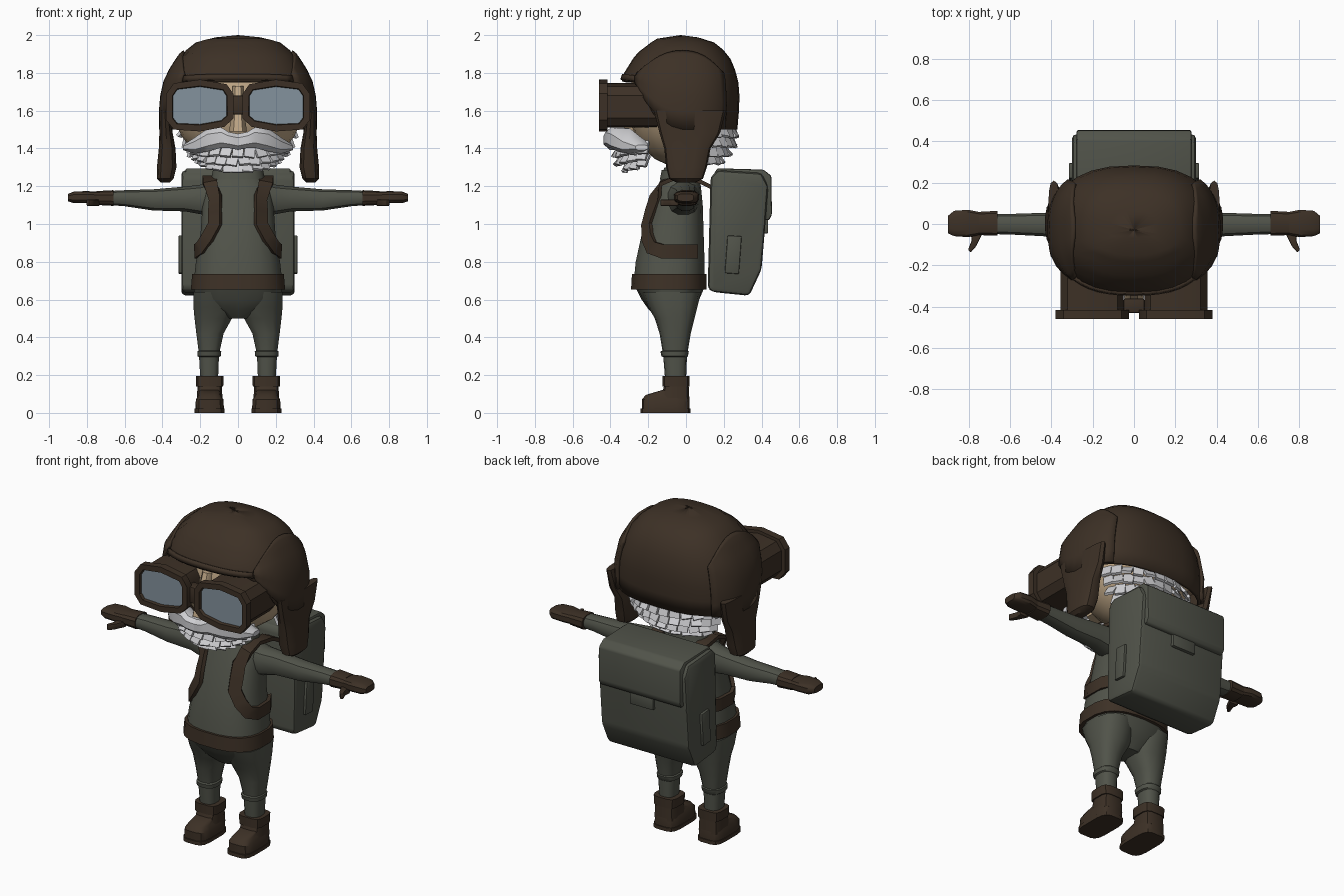
import bpy, bmesh, math, random
from mathutils import Matrix, Vector

random.seed(4)
if "Cube" in bpy.data.objects:
    bpy.data.objects.remove(bpy.data.objects["Cube"])


def material(name, rgb):
    m = bpy.data.materials.new(name)
    m.use_nodes = True
    m.diffuse_color = (*rgb, 1)
    m.node_tree.nodes["Principled BSDF"].inputs["Base Color"].default_value = (*rgb, 1)
    return m


LEATHER = material("brown leather", (.046, .030, .019))
CLOTH = material("grey green cloth", (.082, .087, .068))
GLASS = material("blue grey glass", (.23, .29, .34))
HAIR = material("white hair", (.62, .62, .64))
SKIN = material("skin", (.50, .37, .23))


def finish(name, bm, mats, mirror=False, thick=0):
    bmesh.ops.recalc_face_normals(bm, faces=bm.faces)
    me = bpy.data.meshes.new(name)
    bm.to_mesh(me)
    bm.free()
    ob = bpy.data.objects.new(name, me)
    bpy.context.collection.objects.link(ob)
    for m in mats:
        me.materials.append(m)
    bpy.ops.object.select_all(action='DESELECT')
    ob.select_set(True)
    bpy.context.view_layer.objects.active = ob
    bpy.ops.object.shade_smooth_by_angle(angle=math.radians(35))
    if thick:
        ob.modifiers.new("thickness", 'SOLIDIFY').thickness = thick
    if mirror:
        ob.modifiers.new("mirror", 'MIRROR')
    return ob


def oval(a, p):
    c, s = math.cos(a), math.sin(a)
    return (math.copysign(abs(c) ** (2 / p), c), math.copysign(abs(s) ** (2 / p), s))


def loft(name, sections, mat, axis='z', n=14, p=2.6, mirror=False):
    """Rounded sections (t, u0, u1, v0, v1) joined along z (u=x, v=y) or x (u=y, v=z)."""
    bm = bmesh.new()
    rings = []
    for t, u0, u1, v0, v1 in sections:
        ring = []
        for i in range(n):
            a, b = oval(math.tau * (i + .5) / n, p)
            u, v = (u0 + u1 + a * (u1 - u0)) / 2, (v0 + v1 + b * (v1 - v0)) / 2
            ring.append(bm.verts.new((u, v, t) if axis == 'z' else (t, u, v)))
        rings.append(ring)
    for r, s in zip(rings, rings[1:]):
        for i in range(n):
            bm.faces.new((r[i], r[(i + 1) % n], s[(i + 1) % n], s[i]))
    bm.faces.new(rings[0])
    bm.faces.new(rings[-1])
    return finish(name, bm, [mat], mirror)


def prism(name, pts, axis, a, b, mats, bevel=0, inset=None, mirror=False):
    """Profile in xz extruded along y, or in yz extruded along x."""
    bm = bmesh.new()
    place = (lambda q, t: (q[0], t, q[1])) if axis == 'y' else (lambda q, t: (t, *q))
    lo, hi = ([bm.verts.new(place(q, t)) for q in pts] for t in (a, b))
    front = bm.faces.new(lo)
    bm.faces.new(hi)
    for i in range(len(pts)):
        j = (i + 1) % len(pts)
        bm.faces.new((lo[i], lo[j], hi[j], hi[i]))
    bmesh.ops.recalc_face_normals(bm, faces=bm.faces)
    if bevel:
        bmesh.ops.bevel(bm, geom=bm.edges[:], offset=bevel, segments=2, profile=.5, affect='EDGES')
    if inset:
        bmesh.ops.inset_region(bm, faces=[front], thickness=inset)
        bmesh.ops.inset_region(bm, faces=[front], thickness=.004, depth=-.018)
        front.material_index = 1
    return finish(name, bm, mats, mirror)


def surf(table, a, z, off=0):
    """Point on a body given by rows (z, half width, front y, back y)."""
    for r, s in zip(table, table[1:]):
        if z <= s[0]:
            break
    f = min(1, max(0, (z - r[0]) / (s[0] - r[0])))
    w, y0, y1 = (r[k] + f * (s[k] - r[k]) for k in (1, 2, 3))
    c, d = oval(a, 2.5)
    return Vector(((w + off) * c, (y0 + y1) / 2 + ((y1 - y0) / 2 + off) * d, z))


def patch(name, table, angles, lo, hi, rows, off, mat, mirror=False, closed=False):
    bm = bmesh.new()
    grid = []
    for a in angles:
        zs = [lo(a) + (hi(a) - lo(a)) * (1 - (1 - k / rows) ** 1.7) for k in range(rows + 1)]
        grid.append([bm.verts.new(surf(table, a, z, off)) for z in zs])
    pairs = list(zip(grid, grid[1:])) + ([(grid[-1], grid[0])] if closed else [])
    for r, s in pairs:
        for k in range(rows):
            bm.faces.new((r[k], s[k], s[k + 1], r[k + 1]))
    return finish(name, bm, [mat], mirror, .02)


def ribbon(name, path, width, mat, mirror=True):
    """Flat band: each path item is (point, outward direction)."""
    bm = bmesh.new()
    rows = []
    for i, (p, out) in enumerate(path):
        along = path[min(i + 1, len(path) - 1)][0] - path[max(i - 1, 0)][0]
        side = along.cross(out).normalized() * width / 2
        lift = out.normalized() * .022
        rows.append([bm.verts.new(q) for q in (p - side, p + side, p + side + lift, p - side + lift)])
    for r, s in zip(rows, rows[1:]):
        for k in range(4):
            bm.faces.new((r[k], r[(k + 1) % 4], s[(k + 1) % 4], s[k]))
    bm.faces.new(rows[0])
    bm.faces.new(rows[-1])
    return finish(name, bm, [mat], mirror)


# Head and nose
bm = bmesh.new()
bmesh.ops.create_uvsphere(bm, u_segments=20, v_segments=12, radius=1,
                          matrix=Matrix.Translation((0, -.02, 1.63)) @ Matrix.Diagonal((.345, .29, .33, 1)))
finish("head", bm, [SKIN])
loft("nose", [(1.49, -.05, .05, -.41, -.25), (1.56, -.04, .04, -.39, -.25), (1.73, -.03, .03, -.32, -.25)], SKIN, n=8)

# Cap: crown, raised side panels and hanging ear flaps
CAP = [(1.48, .405, -.30, .27), (1.65, .405, -.335, .285), (1.78, .375, -.34, .275), (1.9, .30, -.265, .225),
       (1.98, .20, -.16, .125), (2.0, .001, -.03, -.028)]
brow = lambda a: 1.5 + .255 * min(1, max(0, (-math.sin(a) - .3) / .4))
patch("cap_crown", CAP, [math.tau * i / 28 for i in range(28)], brow, lambda a: 2.0, 9, 0, LEATHER, closed=True)
reach = math.radians(44)
patch("cap_side_panel", CAP, [reach * (i / 6 - 1) for i in range(13)],
      lambda a: 1.5 + .25 * max(0, -a / reach) ** 1.5, lambda a: 1.92 - .12 * (a / reach) ** 2, 7, .014, LEATHER, True)
patch("cap_brow_band", CAP, [math.radians(-135 + 7.5 * i) for i in range(13)],
      lambda a: 1.735 + .03 * -math.sin(a), lambda a: 1.765 + .03 * -math.sin(a), 1, .008, LEATHER)
loft("ear_flap", [(1.6, .36, .415, -.17, .21), (1.48, .345, .417, -.14, .18), (1.4, .33, .42, -.115, .13),
                  (1.3, .325, .43, -.105, .11), (1.24, .34, .43, -.09, .09), (1.22, .36, .41, -.05, .05)],
     LEATHER, p=3, mirror=True)

# Goggles
rim = [(.025, 1.56), (.025, 1.69), (.06, 1.74), (.2, 1.765), (.34, 1.745), (.38, 1.69),
       (.38, 1.55), (.34, 1.50), (.2, 1.49), (.07, 1.515)]
prism("goggle_frame", rim, 'y', -.46, -.415, [LEATHER, GLASS], inset=.034, mirror=True)
tube = [(.21 + (x - .21) * .86, 1.63 + (z - 1.63) * .86) for x, z in rim]
prism("goggle_tube", tube, 'y', -.42, -.15, [LEATHER], mirror=True)
prism("goggle_bridge", [(-.05, 1.58), (.05, 1.58), (.05, 1.68), (-.05, 1.68)], 'y', -.43, -.36, [LEATHER], .008)


# Hair made of small overlapping tufts
def tufts(name, rows):
    bm = bmesh.new()
    for z, rx, y0, ry, a0, a1, count, rise in rows:
        for i in range(count):
            f = i / (count - 1)
            a = math.radians(a0 + (a1 - a0) * f)
            at = Vector((rx * math.cos(a), y0 + ry * math.sin(a), z + rise * (2 * f - 1) ** 2))
            m = (Matrix.Translation(at) @ Matrix.Rotation(a - math.pi / 2, 4, 'Z')
                 @ Matrix.Rotation(random.uniform(.25, .75), 4, 'X')
                 @ Matrix.Rotation(random.uniform(-.2, .2), 4, 'Y') @ Matrix.Diagonal((.058, .016, .07, 1)))
            bmesh.ops.create_cube(bm, size=1, matrix=m)
    finish(name, bm, [HAIR])


tufts("beard", [(1.385, .27, -.12, .25, 205, 335, 11, .02), (1.34, .24, -.12, .235, 208, 332, 10, .03),
                (1.305, .20, -.12, .20, 212, 328, 9, .03)])
tufts("back_hair", [(1.49, .32, 0, .26, 25, 155, 12, 0), (1.44, .30, 0, .25, 25, 155, 12, 0),
                    (1.39, .27, 0, .22, 25, 155, 11, 0), (1.35, .23, 0, .18, 30, 150, 9, 0)])
loft("moustache", [(0, -.43, -.33, 1.39, 1.48), (.05, -.44, -.33, 1.40, 1.49), (.09, -.43, -.31, 1.40, 1.515),
                   (.16, -.40, -.26, 1.38, 1.51), (.23, -.34, -.20, 1.37, 1.46), (.29, -.27, -.20, 1.39, 1.42)],
     HAIR, 'x', 8, mirror=True)

# Body
BODY = [(.68, .238, -.28, .10), (.8, .225, -.268, .10), (.95, .20, -.235, .095), (1.1, .19, -.19, .09),
        (1.2, .175, -.15, .08), (1.25, .13, -.13, .07), (1.3, .115, -.115, .06)]
box = lambda z, w, a, b: (z, -w, w, a, b)
loft("torso", [box(*r) for r in BODY], CLOTH, n=20, p=2.5)
loft("collar", [box(1.235, .145, -.14, .075), box(1.285, .135, -.13, .07)], CLOTH, n=16)
loft("belt", [box(.652, .252, -.293, .11), box(.735, .245, -.288, .11)], LEATHER, n=20, p=2.6)
loft("pelvis", [box(.5, .06, -.15, 0), box(.55, .16, -.2, .04), box(.6, .225, -.235, .07), box(.67, .24, -.27, .1)],
     CLOTH, n=18)

# Trousers and boots
loft("trouser_leg", [(.64, .02, .238, -.235, .08), (.56, .012, .238, -.2, .06), (.5, .03, .232, -.165, .045),
                     (.42, .075, .222, -.14, .025), (.33, .095, .21, -.125, .01), (.325, .087, .216, -.135, .015),
                     (.3, .09, .215, -.13, .01), (.295, .1, .207, -.12, .005), (.17, .105, .2, -.11, 0)],
     CLOTH, mirror=True)
loft("boot_cuff", [(.14, .077, .223, -.125, .02), (.195, .075, .225, -.125, .02)], LEATHER, n=12, p=4, mirror=True)
loft("boot_ankle", [(.15, .085, .215, -.115, .015), (.06, .08, .22, -.14, .02)], LEATHER, n=12, p=4, mirror=True)
loft("boot_foot", [(.02, .074, .226, -.235, .02), (.07, .076, .224, -.235, .02), (.095, .09, .21, -.215, .015),
                   (.12, .095, .205, -.13, .01)], LEATHER, n=16, p=4, mirror=True)
loft("boot_sole", [(0, .07, .23, -.243, .025), (.022, .07, .23, -.243, .025)], LEATHER, n=16, p=4, mirror=True)

# Arms and gloves
loft("sleeve", [(.12, -.11, .07, 1.04, 1.23), (.2, -.09, .06, 1.05, 1.21), (.28, -.07, .06, 1.065, 1.2),
                (.45, -.06, .055, 1.07, 1.185), (.6, -.052, .05, 1.093, 1.18), (.69, -.05, .05, 1.1, 1.175)],
     CLOTH, 'x', 12, mirror=True)
loft("glove_cuff", [(.66, -.058, .065, 1.095, 1.18), (.75, -.055, .06, 1.1, 1.175)], LEATHER, 'x', 12, 3, True)
loft("glove_hand", [(.73, -.05, .055, 1.105, 1.17), (.8, -.065, .07, 1.11, 1.175), (.87, -.06, .065, 1.11, 1.172),
                    (.9, -.045, .04, 1.12, 1.16)], LEATHER, 'x', 12, 3.5, True)
prism("glove_thumb", [(.73, -.04), (.79, -.04), (.785, -.08), (.803, -.125), (.79, -.138), (.765, -.11)],
      'y', 1.095, 1.13, [LEATHER], .006, mirror=True).data.transform(
    Matrix(((1, 0, 0, 0), (0, 0, 1, 0), (0, 1, 0, 0), (0, 0, 0, 1))))

# Shoulder straps: over the shoulder, down the chest and under the arm
over = [(Vector(p), Vector(o)) for p, o in (((.15, .16, 1.17), (0, 1, 2)), ((.15, .07, 1.215), (0, 1, 3)),
                                            ((.15, -.05, 1.235), (0, 0, 1)), ((.148, -.12, 1.21), (0, -1, 1)))]
chest = []
for deg, z in ((-56, 1.14), (-57, 1.07), (-58, 1.0), (-45, .93), (-30, .875), (-10, .855), (15, .855), (42, .855)):
    p = surf(BODY, math.radians(deg), z, -.003)
    chest.append((p, surf(BODY, math.radians(deg), z, .1) - p))
ribbon("shoulder_strap", over + chest, .075, LEATHER)

# Backpack with lid, clasp and side pockets
prism("backpack", [(.115, .66), (.13, 1.25), (.17, 1.285), (.40, 1.27), (.435, 1.2), (.42, 1.0), (.40, .76),
                   (.335, .62), (.14, .64)], 'x', -.3, .3, [CLOTH], .022)
prism("backpack_lid", [(.14, 1.25), (.165, 1.295), (.41, 1.288), (.452, 1.255), (.455, 1.05), (.44, 1.02), (.39, 1.02),
                       (.39, 1.25)], 'x', -.278, .278, [CLOTH], .01)
prism("backpack_clasp", [(-.08, .95), (.08, .95), (.08, 1.04), (-.08, 1.04)], 'y', .40, .435, [CLOTH], .006)
prism("side_pocket", [(.205, .74), (.28, .735), (.295, .935), (.22, .94)], 'x', .29, .315, [CLOTH], .006, mirror=True)
